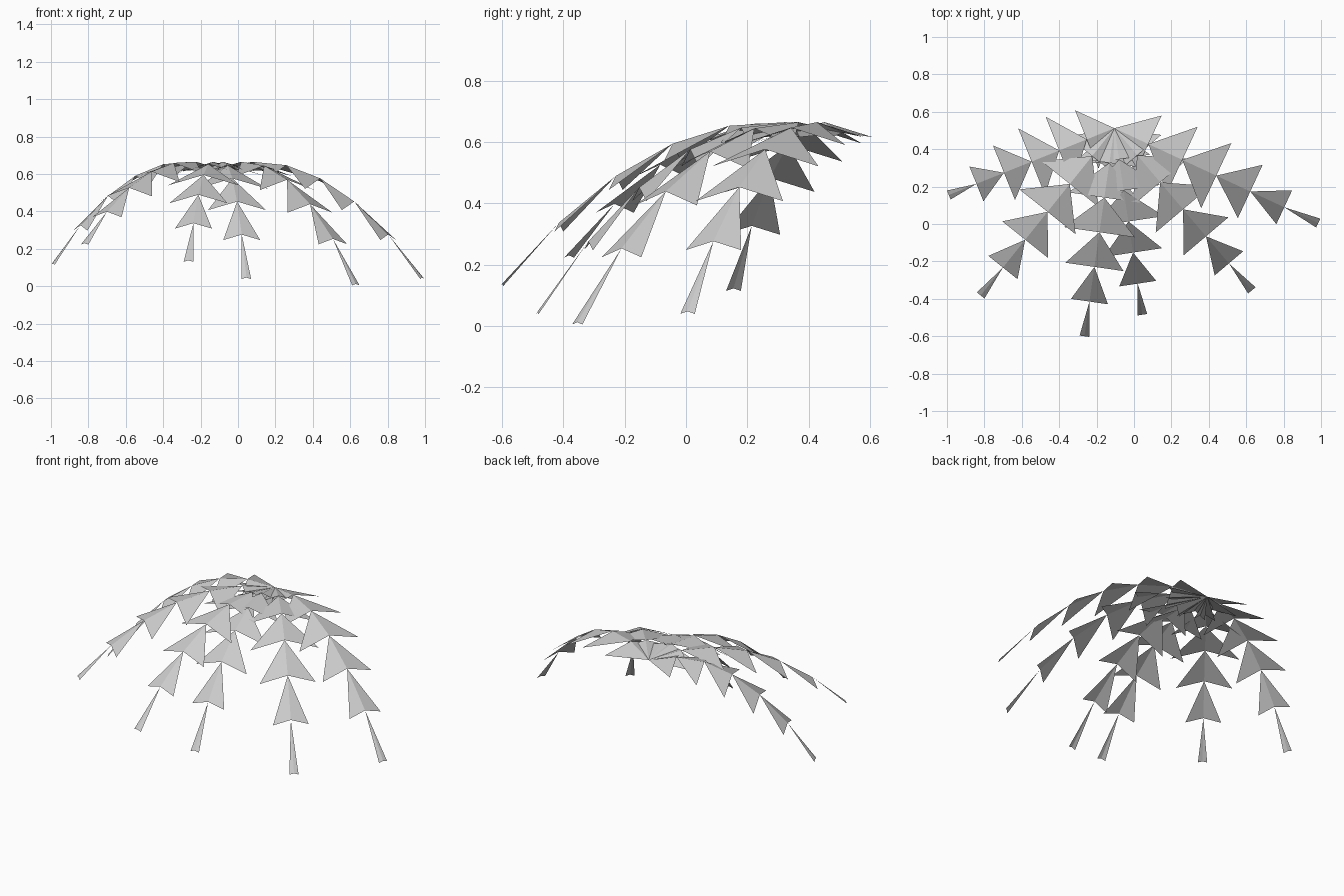
import bpy, bmesh
from mathutils import Vector

if "Cube" in bpy.data.objects:
    bpy.data.objects.remove(bpy.data.objects["Cube"])

CROWN = Vector((-0.105, 0.512, 0.63))
STEPS = 6
HALF_WIDTHS = [0.168, 0.195, 0.192, 0.157, 0.10, 0.026]   # leaflet half widths, crown to tip
RISE = 0.035                                             # first step climbs a little
FOLD = 0.29                                              # how far leaflet edges droop

# frond name -> end point of its last leaflet
TIPS = {
    "frond_left": (-0.99, 0.155, 0.122),
    "frond_front_left": (-0.82, -0.382, 0.23),
    "frond_front": (-0.265, -0.60, 0.138),
    "frond_front_centre": (0.045, -0.485, 0.046),
    "frond_front_right": (0.63, -0.355, 0.012),
    "frond_right": (0.985, 0.005, 0.047),
}


def add_frond(name, tip):
    """Chain of folded arrow leaflets along an arching path."""
    tip = Vector(tip)
    flat = (tip - CROWN) * Vector((1, 1, 0)).length / 2 ** 0.5
    flat.z = 0
    bend = (RISE * STEPS + CROWN.z - tip.z) / (STEPS * (STEPS - 1) / 2)
    side = Vector((-flat.y, flat.x, 0)).normalized()

    def joint(i):
        p = CROWN + flat * i / STEPS
        p.z += RISE * i - bend * i * (i - 1) / 2
        return p

    bm = bmesh.new()
    for i, w in enumerate(HALF_WIDTHS):
        droop = Vector((0, 0, -FOLD * w))
        apex, mid = bm.verts.new(joint(i)), bm.verts.new(joint(i + 1))
        left = bm.verts.new(joint(i + 1) + side * w + droop)
        right = bm.verts.new(joint(i + 1) - side * w + droop)
        bm.faces.new((apex, mid, left))
        bm.faces.new((apex, right, mid))
    mesh = bpy.data.meshes.new(name)
    bm.to_mesh(mesh)
    bm.free()
    obj = bpy.data.objects.new(name, mesh)
    bpy.context.collection.objects.link(obj)


for frond, end in TIPS.items():
    add_frond(frond, end)
